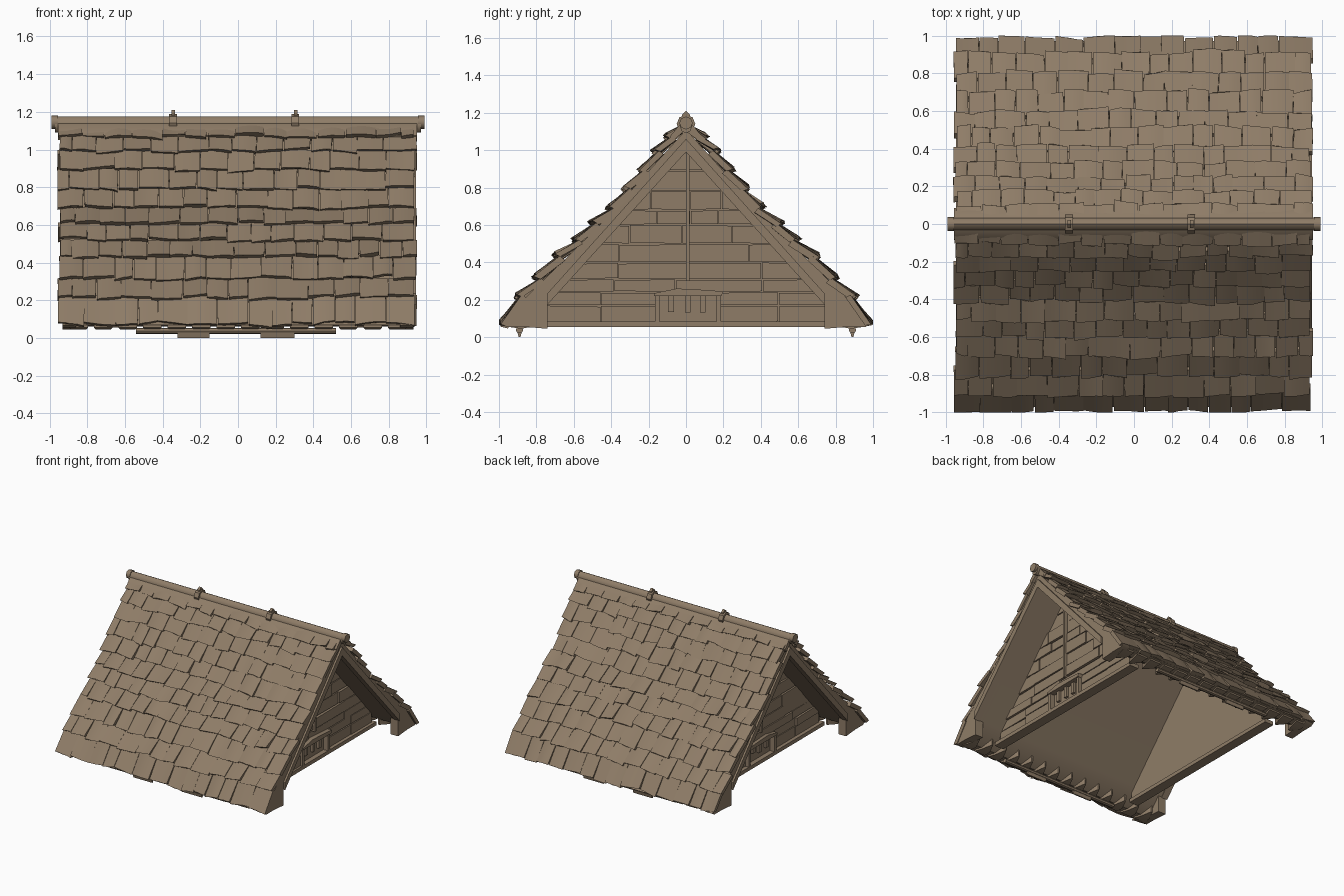
import bpy, bmesh, math, random
from mathutils import Vector

if "Cube" in bpy.data.objects:
    bpy.data.objects.remove(bpy.data.objects["Cube"])

random.seed(7)
R = random.uniform
wood = bpy.data.materials.new("weathered brown wood")
wood.diffuse_color = (0.275, 0.204, 0.137, 1)
wood.use_nodes = True
wood.node_tree.nodes["Principled BSDF"].inputs["Base Color"].default_value = wood.diffuse_color


def loft(bm, rings):
    """Closed solid through a list of equal-length rings of points."""
    vs = [[bm.verts.new(p) for p in ring] for ring in rings]
    n = len(vs[0])
    for a, b in zip(vs, vs[1:]):
        for i in range(n):
            j = (i + 1) % n
            bm.faces.new((a[i], a[j], b[j], b[i]))
    bm.faces.new(vs[0][::-1])
    bm.faces.new(vs[-1])


def prism(bm, yz, x0, x1):
    """Extrude a y-z outline along x."""
    loft(bm, [[(x, y, z) for y, z in yz] for x in (x0, x1)])


def rect(y0, y1, z0, z1):
    return [(y0, z0), (y1, z0), (y1, z1), (y0, z1)]


def finish(bm, name, angle=35):
    bmesh.ops.recalc_face_normals(bm, faces=bm.faces)
    me = bpy.data.meshes.new(name)
    bm.to_mesh(me)
    bm.free()
    me.materials.append(wood)
    ob = bpy.data.objects.new(name, me)
    bpy.context.collection.objects.link(ob)
    bpy.ops.object.select_all(action='DESELECT')
    ob.select_set(True)
    bpy.context.view_layer.objects.active = ob
    bpy.ops.object.shade_smooth_by_angle(angle=math.radians(angle))
    return ob


# Roof deck under the shingles, its lower face forming the ceiling
deck = [(0, 1.11), (0.45, 0.61), (0.88, 0.18), (0.97, 0.07), (0.88, 0.06),
        (0.81, 0.10), (0.74, 0.18), (0, 1.0)]
for s, side in ((-1, "front"), (1, "back")):
    bm = bmesh.new()
    prism(bm, [(s * y, z) for y, z in deck], -0.92, 0.92)
    finish(bm, side + "_roof_deck")

# Shingles: lower outer edge of every row
ROWS = [(1.0, 0.08), (0.915, 0.225), (0.81, 0.325), (0.71, 0.44), (0.605, 0.53),
        (0.515, 0.62), (0.42, 0.70), (0.335, 0.80), (0.255, 0.90), (0.18, 1.00),
        (0.11, 1.08), (0.02, 1.16)]


def shingle(bm, s, low, high, x0, x1):
    low, high = Vector((0, *low)), Vector((0, *high))
    d = (high - low).normalized()
    n = Vector((0, -d.z, d.y))
    n = n if n.z > 0 else -n
    lift, slip, skew = R(-0.014, 0.006), R(-0.012, 0.012), R(-0.02, 0.02)
    bow, roll = R(-0.004, 0.008), R(-0.012, 0.012)
    thick = R(0.028, 0.04)
    rings = []
    for base, off, tuck in ((low, 0, 0), (high, 0.03, 0.02)):
        outer, inner = [], []
        for i in range(5):
            t = i / 4
            x = x0 + (x1 - x0) * t + (0 if tuck else R(-0.003, 0.003))
            along = tuck if tuck else slip + skew * (t - 0.5) + R(-0.003, 0.003)
            up = -off + (0 if tuck else lift + roll * (t - 0.5)) + bow * 4 * t * (1 - t)
            p = base + d * along + n * up
            p.y = min(p.y, 1.0)
            q = p - n * thick + d * (0 if tuck else 0.012)   # undercut butt end
            outer.append((x, s * p.y, p.z))
            inner.append((x, s * q.y, max(q.z, 0.045)))
        rings.append(outer + inner[::-1])
    loft(bm, rings)


for s, side in ((-1, "front"), (1, "back")):
    bm = bmesh.new()
    for r, (low, high) in enumerate(zip(ROWS, ROWS[1:])):
        x, end = -0.95 + R(-0.012, 0.012), 0.945 + R(-0.012, 0.012)
        if r % 2:
            nxt = x + R(0.06, 0.08)
        else:
            nxt = x + R(0.11, 0.15)
        while x < end - 0.01:
            if end - nxt < 0.06:
                nxt = end
            shingle(bm, s, low, high, x + 0.001, nxt - R(0.0, 0.004))
            x, nxt = nxt, nxt + R(0.10, 0.17)
    finish(bm, side + "_shingles", 30)

# Small pointed rafter tails and thin pole under each eave
for s, side in ((-1, "front"), (1, "back")):
    bm = bmesh.new()
    for k in range(14):
        c = -0.845 + k * 0.13
        loft(bm, [[(c - w, s * y, z0), (c + w, s * y, z0), (c + w, s * y, z1), (c - w, s * y, z1)]
                  for y, w, z0, z1 in ((0.95, 0.05, 0.055, 0.09), (0.88, 0.04, 0.045, 0.12),
                                       (0.80, 0.006, 0.06, 0.14))])
    finish(bm, side + "_rafter_tails")
    bm = bmesh.new()
    ring = [(s * 0.89 + 0.02 * math.cos(a * math.pi / 4), 0.038 + 0.016 * math.sin(a * math.pi / 4))
            for a in range(8)]
    prism(bm, ring, -0.54, 0.52)
    for x0, x1 in ((-0.32, -0.15), (0.12, 0.30)):
        prism(bm, [(s * 0.875, 0.04), (s * 0.905, 0.04), (s * 0.895, 0.0), (s * 0.885, 0.0)], x0, x1)
    finish(bm, side + "_eave_pole")

# Barge boards at both gable ends, with a raised inner strip
BOARD = [(0, 1.11), (0.45, 0.61), (0.89, 0.18), (0.985, 0.07), (0.96, 0.055), (0.86, 0.055),
         (0.74, 0.045), (0.74, 0.18), (0, 1.0)]
STRIP = [(0, 1.06), (0.74, 0.235), (0.74, 0.175), (0, 0.99)]
for e, end in ((-1, "left"), (1, "right")):
    bm = bmesh.new()
    for s in (-1, 1):
        prism(bm, [(s * y, z) for y, z in BOARD], e * 0.86, e * 0.93)
        prism(bm, [(s * y, z) for y, z in STRIP], e * 0.89, e * 0.945)
    finish(bm, end + "_barge_boards")

# Gable walls: backing, planks, sill, centre post and small window
WALL = 0.66
LEVELS = [0.08, 0.17, 0.24, 0.31, 0.40, 0.50, 0.60, 0.68, 0.78, 0.89, 0.99]


def half(z):
    return min(0.76, (1.02 - z) * 0.9)


for e, end in ((-1, "left"), (1, "right")):
    bm = bmesh.new()
    prism(bm, [(-0.78, 0.06), (0.78, 0.06), (0.78, 0.14), (0, 1.01), (-0.78, 0.14)],
          e * (WALL - 0.03), e * WALL)
    finish(bm, end + "_gable_wall")

    bm = bmesh.new()
    for z0, z1 in zip(LEVELS, LEVELS[1:]):
        h0, h1 = half(z0), half(z1)
        cuts = [-1, R(-0.65, -0.4), R(-0.1, 0.1), R(0.4, 0.65), 1]
        if z1 < 0.25:                      # leave the window opening free
            pieces = [(-1, -0.6), (-0.6, -0.2), (0.23, 0.65), (0.65, 1)]
        else:
            pieces = list(zip(cuts, cuts[1:])) if h0 > 0.3 else [(-1, 1)]
        for a, b in pieces:
            ya, yb = (h1 if a == -1 else h0), (h1 if b == 1 else h0)
            prism(bm, [(a * h0 + 0.002, z0 + R(0, 0.006)), (b * h0 - 0.002, z0 + R(0, 0.006)),
                       (b * yb - 0.002, z1 - R(0.0, 0.008)), (a * ya + 0.002, z1 - R(0.0, 0.008))],
                  e * (WALL - 0.01), e * (WALL + R(0.008, 0.024)))
    finish(bm, end + "_gable_planks")

    bm = bmesh.new()
    prism(bm, rect(-0.79, 0.79, 0.055, 0.085), e * (WALL - 0.04), e * (WALL + 0.04))
    prism(bm, rect(0.0, 0.02, 0.30, 1.0), e * (WALL - 0.01), e * (WALL + 0.035))
    finish(bm, end + "_sill_and_post")

    bm = bmesh.new()
    prism(bm, [(-0.17, 0.22), (0.19, 0.22), (0.20, 0.245), (0.06, 0.255), (-0.05, 0.26), (-0.17, 0.235)],
          e * WALL, e * (WALL + 0.05))
    for y in (-0.155, 0.175):
        prism(bm, rect(y - 0.012, y + 0.012, 0.07, 0.23), e * WALL, e * (WALL + 0.04))
    for y in (-0.08, 0.01, 0.09):
        prism(bm, rect(y - 0.015, y + 0.015, R(0.12, 0.16), 0.24), e * WALL, e * (WALL + 0.02))
    finish(bm, end + "_window")

# Ridge pole with thicker ends, saddle boards and two rope bands
bm = bmesh.new()


def pole(x0, x1, ry, z0, z1, n=8):
    cz, rz = (z0 + z1) / 2, (z1 - z0) / 2
    prism(bm, [(ry * math.sin(i * 2 * math.pi / n), cz + rz * math.cos(i * 2 * math.pi / n))
               for i in range(n)], x0, x1)


pole(-0.97, 0.97, 0.034, 1.09, 1.175)
for e in (-1, 1):
    pole(e * 0.955, e * 0.99, 0.036, 1.11, 1.18)
for s in (-1, 1):
    prism(bm, [(0, 1.15), (s * 0.03, 1.14), (s * 0.085, 1.075), (s * 0.07, 1.05), (0, 1.11)], -0.955, 0.95)
finish(bm, "ridge_pole", 50)
bm = bmesh.new()
for x in (-0.345, 0.305):
    pole(x - 0.02, x + 0.02, 0.05, 1.09, 1.19)
    pole(x - 0.008, x + 0.012, 0.025, 1.13, 1.21, 6)
finish(bm, "ridge_bands")
